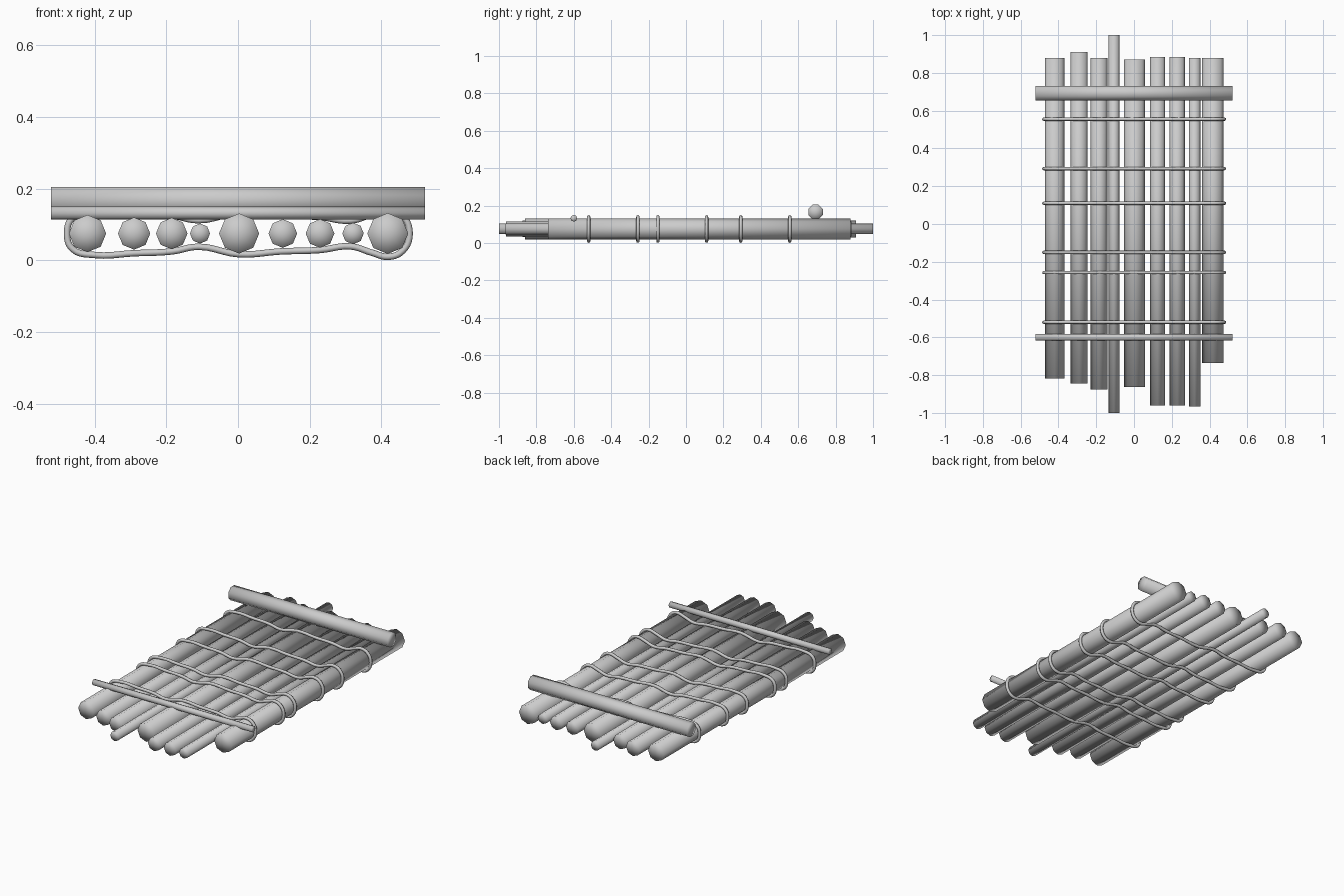
import bpy, math
from mathutils import Matrix

if "Cube" in bpy.data.objects:
    bpy.data.objects.remove(bpy.data.objects["Cube"])

MID_Z = 0.075


def pole(name, radius, length, loc, axis, turn=0.0):
    """Eight-sided round timber lying along x or y, soft shaded over its ends."""
    bpy.ops.mesh.primitive_cylinder_add(vertices=8, radius=radius, depth=length,
                                        end_fill_type='TRIFAN')
    ob = bpy.context.object
    ob.name = name
    tilt = Matrix.Rotation(math.pi / 2, 4, 'X' if axis == 'y' else 'Y')
    ob.data.transform(tilt @ Matrix.Rotation(turn, 4, 'Z'))
    ob.location = loc
    bpy.ops.object.shade_smooth()
    return ob


def rope(name, y, pts, radius):
    """Closed lashing that follows the logs above and below."""
    cu = bpy.data.curves.new(name, 'CURVE')
    cu.dimensions = '3D'
    cu.bevel_depth = radius
    cu.bevel_resolution = 2
    cu.resolution_u = 5
    sp = cu.splines.new('BEZIER')
    sp.bezier_points.add(len(pts) - 1)
    for bp, (x, z) in zip(sp.bezier_points, pts):
        bp.co = (x, y, z)
        bp.handle_left_type = bp.handle_right_type = 'AUTO'
    sp.use_cyclic_u = True
    ob = bpy.data.objects.new(name, cu)
    bpy.context.collection.objects.link(ob)
    bpy.ops.object.select_all(action='DESELECT')
    ob.select_set(True)
    bpy.context.view_layer.objects.active = ob
    bpy.ops.object.convert(target='MESH')
    bpy.ops.object.shade_smooth()


# deck logs: x, radius, front end, back end
logs = [(-0.42, 0.052, -0.817, 0.88), (-0.29, 0.045, -0.845, 0.91),
        (-0.185, 0.044, -0.875, 0.88), (-0.106, 0.028, -1.0, 1.0),
        (0.003, 0.056, -0.862, 0.87), (0.125, 0.040, -0.962, 0.885),
        (0.229, 0.040, -0.962, 0.885), (0.321, 0.030, -0.965, 0.88),
        (0.418, 0.057, -0.737, 0.88)]
for i, (x, r, y0, y1) in enumerate(logs):
    pole(f"deck_log_{i + 1}", r, y1 - y0, (x, (y0 + y1) / 2, MID_Z), 'y')

# cross beams on top
pole("rear_cross_beam", 0.042, 1.043, (0, 0.693, 0.166), 'x', math.pi / 8)
pole("front_cross_pole", 0.018, 1.043, (0, -0.60, 0.132), 'x')

# rope lashings: half profile (x, distance from log centre line), used over and under
half = [(-0.462, 0.043), (-0.40, 0.060), (-0.29, 0.055), (-0.185, 0.050),
        (-0.11, 0.037), (0.003, 0.058), (0.12, 0.050), (0.229, 0.046),
        (0.315, 0.036), (0.375, 0.054), (0.42, 0.065), (0.46, 0.048)]
loop = ([(-0.477, MID_Z)] + [(x, MID_Z - d) for x, d in half] +
        [(0.479, MID_Z)] + [(x, MID_Z + d) for x, d in reversed(half)])
for i, y in enumerate((0.555, 0.293, 0.11, -0.15, -0.257, -0.52)):
    rope(f"rope_lashing_{i + 1}", y, loop, 0.009)
